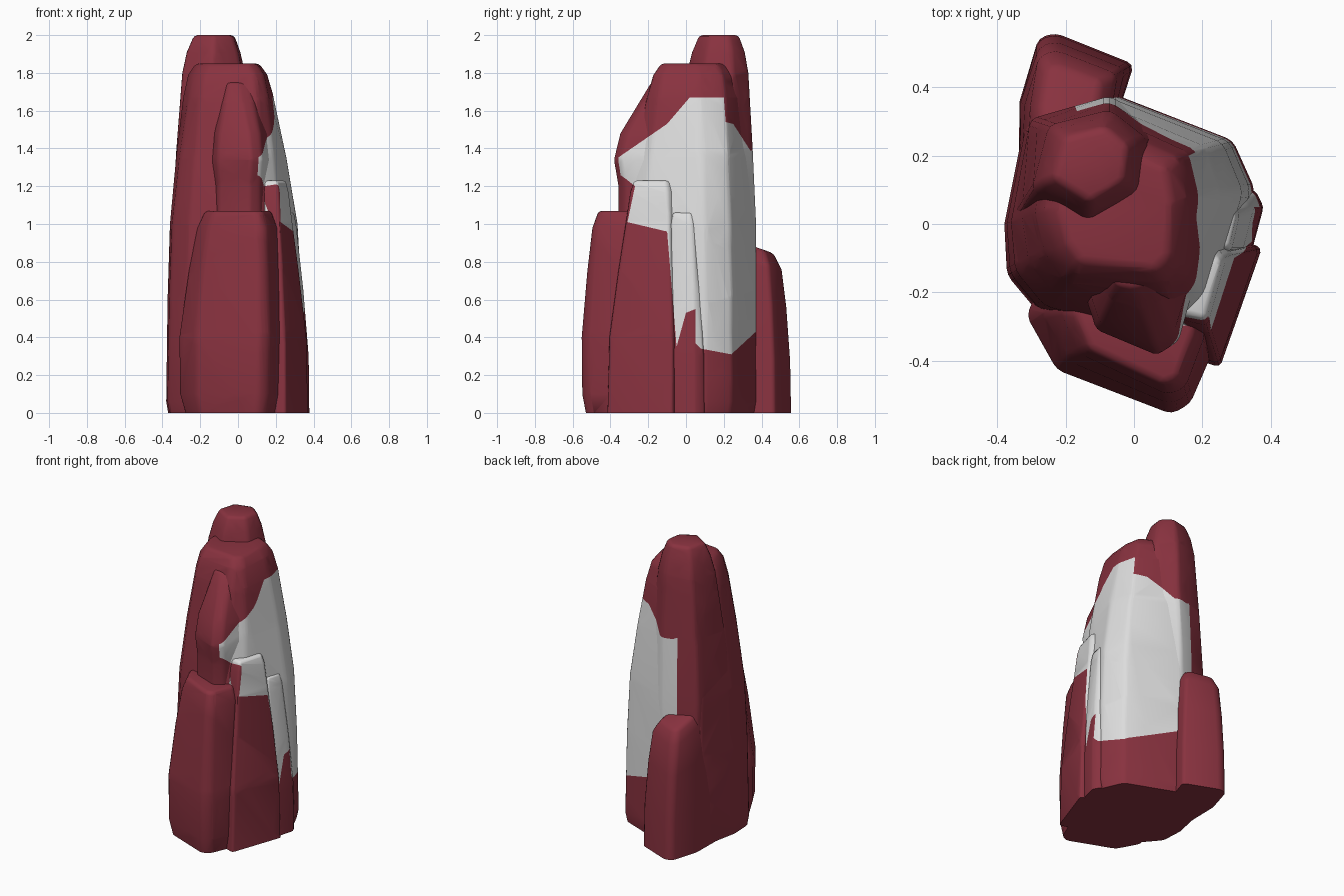
import bpy, bmesh, math
from mathutils import Vector


def material(name, rgb):
    m = bpy.data.materials.new(name)
    m.diffuse_color = (*rgb, 1)
    return m


RED = material("dark red rock", (0.25, 0.032, 0.05))
PALE = material("pale grey rock", (0.72, 0.72, 0.72))

# Outline of the pale patch seen from the right (y, z)
PATCH = [(-0.42, 1.31), (-0.1, 1.53), (0.02, 1.67), (0.2, 1.67), (0.21, 1.54),
         (0.25, 1.53), (0.34, 1.39), (0.6, 1.39), (0.6, 0.43), (0.37, 0.43),
         (0.24, 0.31), (0.08, 0.34), (0.05, 0.37), (0.05, 0.55), (0.0, 0.53),
         (-0.05, 0.35), (-0.1, 0.96), (-0.31, 1.01), (-0.27, 1.2), (-0.32, 1.24)]


def inside(y, z):
    hit = False
    for (y1, z1), (y2, z2) in zip(PATCH, PATCH[1:] + PATCH[:1]):
        if (z1 > z) != (z2 > z) and y < (y2 - y1) * (z - z1) / (z2 - z1) + y1:
            hit = not hit
    return hit


def cut(bm, co, no):
    bmesh.ops.bisect_plane(bm, geom=bm.verts[:] + bm.edges[:] + bm.faces[:],
                           dist=1e-5, plane_co=co, plane_no=no)


def paint_patch(bm):
    """Cut along the patch outline, then colour the faces within it."""
    for (y1, z1), (y2, z2) in zip(PATCH, PATCH[1:] + PATCH[:1]):
        no = Vector((0, z1 - z2, y2 - y1)).normalized()
        cut(bm, (0, y1, z1), no)
    cut(bm, (-0.035, 0, 0), Vector((1, 0.4, 0)).normalized())
    for f in bm.faces:
        c = f.calc_center_median()
        if c.x + 0.4 * c.y > -0.035 and inside(c.y, c.z):
            f.material_index = 1


def block(name, base, top, levels, bevel=0.02, paint=True, tilt=0):
    """Tapered rock: rings blended from base to top; levels are (z, blend, scale)."""
    bm = bmesh.new()
    rings = []
    for z, t, s in levels:
        pts = [Vector((*a, z)).lerp(Vector((*b, z)), t) for a, b in zip(base, top)]
        mid = sum(pts, Vector()) / len(pts)
        pts = [mid + (p - mid) * s for p in pts]
        for p in pts:  # upper rings may slope down towards the back
            p.z += tilt * (mid.y - p.y) * min(1, z / 0.8)
        rings.append([bm.verts.new(p) for p in pts])
    n = len(base)
    for lo, hi in zip(rings, rings[1:]):
        for i in range(n):
            j = (i + 1) % n
            bm.faces.new((lo[i], lo[j], hi[j], hi[i]))
    bm.faces.new(rings[0][::-1])
    bm.faces.new(rings[-1])
    bmesh.ops.recalc_face_normals(bm, faces=bm.faces)
    # Soften the worn edges but keep the foot crisp
    edges = [e for e in bm.edges if e.calc_face_angle(0) > math.radians(22)
             and max(v.co.z for v in e.verts) > 0.01]
    bmesh.ops.bevel(bm, geom=edges, offset=bevel, segments=2, profile=0.5,
                    affect='EDGES', clamp_overlap=True)
    bmesh.ops.triangulate(bm, faces=[f for f in bm.faces if len(f.verts) == 4])
    if paint:
        paint_patch(bm)
    me = bpy.data.meshes.new(name)
    bm.to_mesh(me)
    bm.free()
    me.materials.append(RED)
    me.materials.append(PALE)
    ob = bpy.data.objects.new(name, me)
    bpy.context.collection.objects.link(ob)
    bpy.ops.object.select_all(action='DESELECT')
    ob.select_set(True)
    bpy.context.view_layer.objects.active = ob
    bpy.ops.object.shade_smooth_by_angle(angle=math.radians(65))


# Broad main column with the lower flat summit
block("main_column",
      [(-0.38, 0), (-0.372, -0.15), (-0.28, -0.26), (0.12, -0.37), (0.24, -0.25),
       (0.355, 0.1), (0.29, 0.245), (-0.07, 0.385), (-0.32, 0.3)],
      [(-0.29, 0.03), (-0.26, -0.09), (-0.2, -0.17), (0.1, -0.21), (0.16, -0.15),
       (0.19, 0.08), (0.16, 0.21), (-0.08, 0.32), (-0.26, 0.25)],
      [(0, 0, 0.97), (0.06, 0, 1), (0.6, 0.08, 1), (1.0, 0.22, 1), (1.35, 0.58, 1),
       (1.67, 1, 1), (1.79, 1.12, 0.93), (1.85, 1.15, 0.76)])

# Highest column at the back
block("peak_column",
      [(-0.36, 0), (-0.2, -0.1), (0.1, 0), (0.15, 0.25), (-0.07, 0.38), (-0.31, 0.31)],
      [(-0.3, 0.1), (-0.14, 0.0), (0.02, 0.09), (0.04, 0.25), (-0.07, 0.335), (-0.25, 0.29)],
      [(0, 0, 0.97), (1.0, 0.1, 1), (1.4, 0.5, 1), (1.8, 1, 1), (1.91, 1.1, 0.9), (2.0, 1.1, 0.68)])

# Leaning rib in front of the summit
block("front_rib",
      [(-0.14, -0.22), (-0.11, -0.31), (0.07, -0.385), (0.13, -0.345), (0.21, -0.06), (-0.05, -0.05)],
      [(-0.075, -0.13), (-0.05, -0.18), (0.0, -0.185), (0.06, -0.165), (0.16, 0.02), (0, 0.02)],
      [(0, 0, 1), (0.9, 0.12, 1), (1.2, 0.12, 1), (1.34, 0, 1), (1.48, 0.17, 1),
       (1.64, 0.66, 1), (1.75, 1, 1)], 0.015)

# Wide block at the front foot
block("front_block",
      [(-0.32, -0.27), (-0.23, -0.43), (0.11, -0.56), (0.165, -0.53), (0.23, -0.38),
       (0.2, -0.15), (-0.27, -0.15)],
      [(-0.22, -0.25), (-0.16, -0.38), (0.1, -0.5), (0.15, -0.48), (0.21, -0.32),
       (0.15, -0.15), (-0.17, -0.15)],
      [(0, 0.15, 0.92), (0.1, 0, 0.97), (0.4, 0.05, 1), (0.75, 0.55, 1), (0.98, 1, 1),
       (1.07, 1.1, 0.85)])

# Narrow slabs on the right
block("right_slab",
      [(0.13, -0.38), (0.252, -0.42), (0.375, -0.07), (0.25, -0.02), (0.1, -0.2)],
      [(0.12, -0.29), (0.22, -0.315), (0.285, -0.09), (0.22, -0.04), (0.08, -0.18)],
      [(0, 0, 1), (0.4, 0.1, 1), (0.75, 0.55, 1), (1.02, 0.95, 1), (1.17, 1.1, 0.95),
       (1.23, 1.15, 0.82)], 0.015)
block("right_sliver",
      [(0.22, -0.1), (0.345, -0.08), (0.38, 0.05), (0.355, 0.1), (0.2, 0.08)],
      [(0.2, -0.08), (0.285, -0.08), (0.31, 0.03), (0.29, 0.05), (0.18, 0.05)],
      [(0, 0, 1), (0.3, 0.05, 1), (0.65, 0.45, 1), (1.0, 1, 1), (1.06, 1.05, 0.85)], 0.012)

# Low block at the back left, sloping down to the rear
block("back_block",
      [(-0.28, 0.545), (-0.23, 0.56), (0.0, 0.468), (-0.07, 0.25), (-0.34, 0.05), (-0.335, 0.36)],
      [(-0.28, 0.49), (-0.23, 0.51), (-0.05, 0.44), (-0.08, 0.25), (-0.29, 0.15), (-0.305, 0.34)],
      [(0, 0, 1), (0.3, 0.1, 1), (0.6, 0.5, 1), (0.81, 1, 1), (0.88, 1, 0.7)],
      0.02, paint=False, tilt=0.35)

# Stand the rock exactly on the ground
for ob in bpy.data.objects:
    for v in ob.data.vertices:
        v.co.z = 0 if v.co.z < 0.005 else v.co.z
